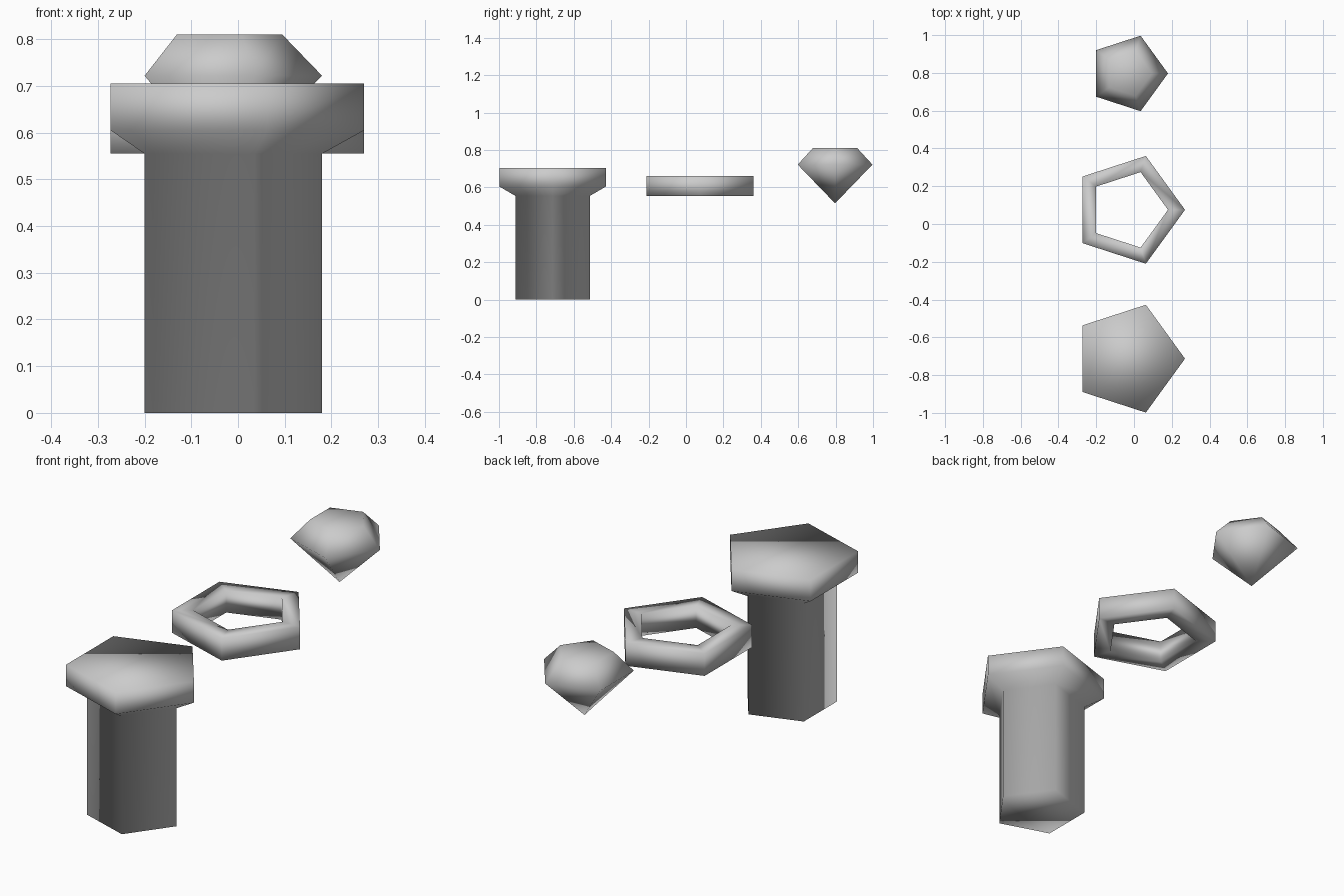
import bpy, bmesh
from math import cos, sin, tau

if "Cube" in bpy.data.objects:
    bpy.data.objects.remove(bpy.data.objects["Cube"])

SIDES = 5
CX = -0.03


def lathe(name, cy, profile, closed=False):
    """Five-sided solid from (radius, z) points; radius 0 makes an apex.
    A closed profile makes a ring, an open one is capped at both ends."""
    bm = bmesh.new()
    rings = []
    for r, z in profile:
        if r == 0:
            rings.append([bm.verts.new((0, 0, z))] * SIDES)
        else:
            rings.append([bm.verts.new((r * cos(tau * i / SIDES), r * sin(tau * i / SIDES), z))
                          for i in range(SIDES)])
    pairs = list(zip(rings, rings[1:]))
    if closed:
        pairs.append((rings[-1], rings[0]))
    for a, b in pairs:
        for i in range(SIDES):
            j = (i + 1) % SIDES
            bm.faces.new(list(dict.fromkeys((a[i], a[j], b[j], b[i]))))
    if not closed:
        for ring in (rings[0], rings[-1]):
            if ring[0] is not ring[1]:
                bm.faces.new(ring)
    bmesh.ops.recalc_face_normals(bm, faces=bm.faces)
    for f in bm.faces:
        f.smooth = True
    mesh = bpy.data.meshes.new(name)
    bm.to_mesh(mesh)
    bm.free()
    ob = bpy.data.objects.new(name, mesh)
    ob.location = (CX, cy, 0)
    bpy.context.collection.objects.link(ob)
    return ob


# Pedestal: shaft flaring into a wide head
lathe("pedestal", -0.713, [(0.21, 0), (0.21, 0.555), (0.30, 0.605), (0.30, 0.705)])

# Open five-sided ring
lathe("ring", 0.075, [(0.30, 0.555), (0.30, 0.66), (0.21, 0.66), (0.21, 0.555)], closed=True)

# Cut gem: point, girdle and flat table
lathe("gem", 0.797, [(0, 0.515), (0.21, 0.722), (0.125, 0.81)])
